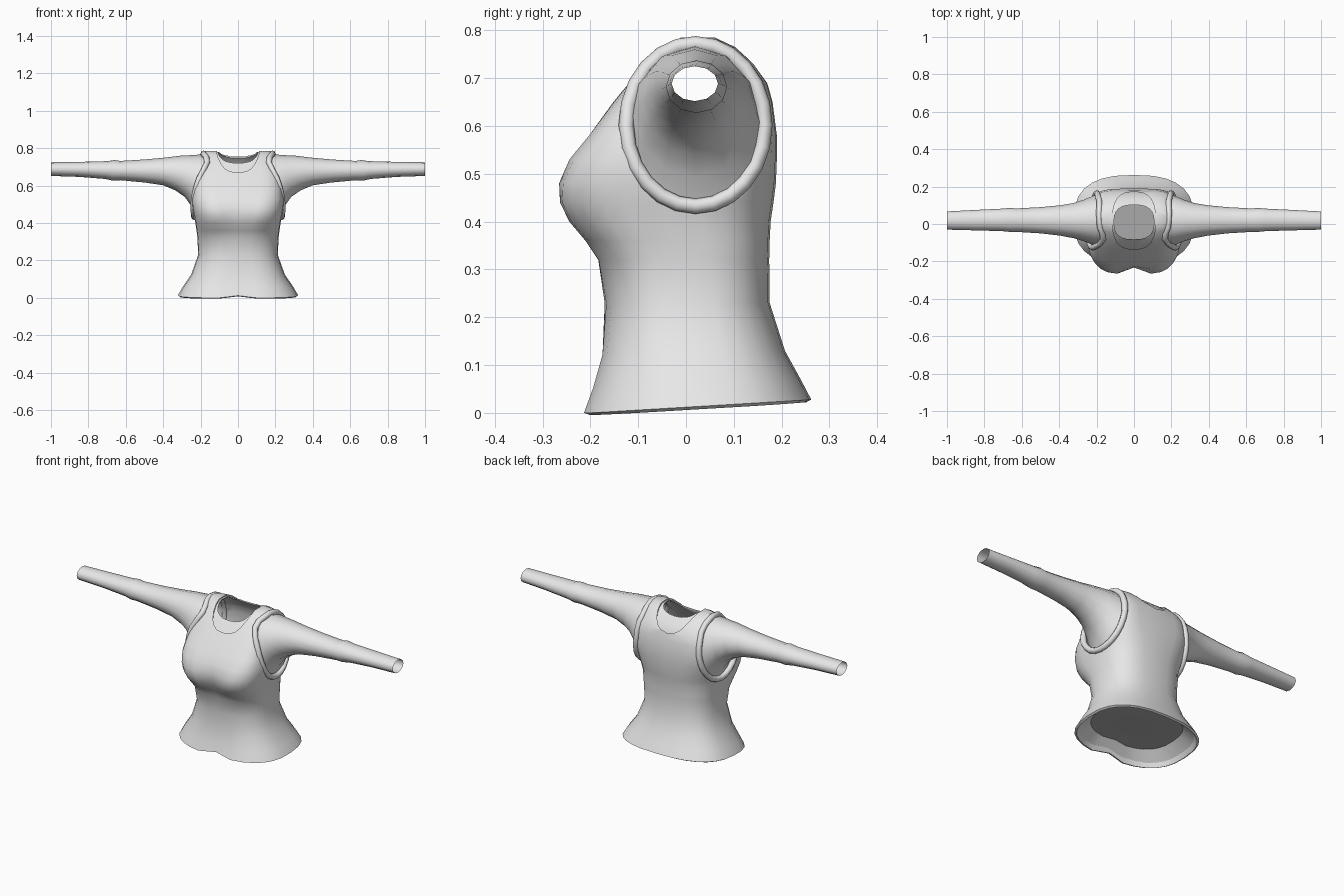
import bpy, bmesh, math

if "Cube" in bpy.data.objects:
    bpy.data.objects.remove(bpy.data.objects["Cube"])


def material(name, v):
    m = bpy.data.materials.new(name)
    m.diffuse_color = (v, v, v, 1)
    m.use_nodes = True
    m.node_tree.nodes["Principled BSDF"].inputs["Base Color"].default_value = m.diffuse_color
    return m


cloth = material("light_grey_cloth", 0.8)
lining = material("dark_grey_lining", 0.42)


def make(name, rings, cap_start=False, cap_end=False, closed=False, mat=cloth):
    """Skin a list of equal-length point rings."""
    bm = bmesh.new()
    vs = [[bm.verts.new(p) for p in r] for r in rings]
    n = len(vs[0])
    pairs = list(zip(vs, vs[1:])) + ([(vs[-1], vs[0])] if closed else [])
    for a, b in pairs:
        for i in range(n):
            j = (i + 1) % n
            bm.faces.new((a[i], a[j], b[j], b[i]))
    if cap_start:
        bm.faces.new(vs[0][::-1])
    if cap_end:
        bm.faces.new(vs[-1])
    bmesh.ops.recalc_face_normals(bm, faces=bm.faces)
    me = bpy.data.meshes.new(name)
    bm.to_mesh(me)
    bm.free()
    me.materials.append(mat)
    ob = bpy.data.objects.new(name, me)
    bpy.context.collection.objects.link(ob)
    return ob


def select(ob):
    bpy.ops.object.select_all(action='DESELECT')
    ob.select_set(True)
    bpy.context.view_layer.objects.active = ob


def smooth(ob, angle=45):
    select(ob)
    bpy.ops.object.shade_smooth_by_angle(angle=math.radians(angle))


def shell(ob, thickness, cutters):
    """Give cloth thickness, then cut the openings."""
    select(ob)
    m = ob.modifiers.new("thickness", 'SOLIDIFY')
    m.thickness, m.offset = thickness, -1
    bpy.ops.object.modifier_apply(modifier=m.name)
    for c in cutters:
        m = ob.modifiers.new("opening", 'BOOLEAN')
        m.operation, m.solver, m.object = 'DIFFERENCE', 'EXACT', c
        bpy.ops.object.modifier_apply(modifier=m.name)
    smooth(ob)


def spow(v, p):
    return math.copysign(abs(v) ** p, v)


# Torso profile: height, half width, front y, back y, squareness
PROFILE = [
    (0.00, 0.322, -0.218, 0.262, 2.6), (0.05, 0.295, -0.20, 0.240, 2.6),
    (0.12, 0.250, -0.180, 0.207, 2.6), (0.23, 0.213, -0.170, 0.175, 2.6),
    (0.32, 0.217, -0.187, 0.174, 2.7), (0.36, 0.222, -0.218, 0.175, 2.8),
    (0.40, 0.228, -0.255, 0.177, 2.8), (0.44, 0.236, -0.275, 0.183, 2.9),
    (0.48, 0.244, -0.272, 0.188, 3.1), (0.53, 0.248, -0.247, 0.190, 3.5),
    (0.58, 0.240, -0.205, 0.190, 4.2), (0.65, 0.226, -0.152, 0.181, 4.6),
    (0.69, 0.216, -0.120, 0.170, 4.4), (0.73, 0.205, -0.087, 0.142, 4),
    (0.765, 0.192, -0.048, 0.105, 4), (0.785, 0.175, -0.012, 0.062, 4),
]
N = 28


def torso_ring(z, hx, yf, yb, p, inset=0.0):
    cy, hy = (yf + yb) / 2, (yb - yf) / 2 - inset
    bust = max(0, 1 - abs(z - 0.45) / 0.14)
    flare = max(0, 1 - z / 0.2)
    pts = []
    for i in range(N):
        a = 2 * math.pi * i / N
        x = (hx - inset) * spow(math.cos(a), 2 / p)
        y = cy + hy * spow(math.sin(a), 2 / p)
        h = z
        if math.sin(a) < 0:                      # centre crease in front
            crease = max(0, 1 - abs(x) / 0.1)
            y += 0.05 * bust * crease + 0.02 * flare * crease
            h += 0.012 * flare * crease
        h += flare * 0.06 * (y + 0.2) - inset * 0.7
        pts.append((x, y, max(h, 0.0)))
    return pts


def torso_side(y, z):
    """Half width of the torso at a given depth and height."""
    z = min(max(z, 0.01), 0.784)
    for a, b in zip(PROFILE, PROFILE[1:]):
        if a[0] <= z <= b[0]:
            t = (z - a[0]) / (b[0] - a[0])
            _, hx, yf, yb, p = (u + (v - u) * t for u, v in zip(a, b))
            d = min(0.97, abs(y - (yf + yb) / 2) / ((yb - yf) / 2))
            return hx * (1 - d ** p) ** (1 / p)


def neck_cutter(name, hx, y0, y1):
    cy, hy = (y0 + y1) / 2, (y1 - y0) / 2
    ring = [(hx * spow(math.cos(t), 0.75), cy + hy * spow(math.sin(t), 0.75))
            for t in (2 * math.pi * i / 24 for i in range(24))]
    return make(name, [[(x, y, z) for x, y in ring] for z in (0.6, 0.9)], True, True)


def armhole_cutter(side):
    ring = [(0.02 + 0.140 * math.cos(t), 0.598 + 0.164 * math.sin(t))
            for t in (2 * math.pi * i / 24 for i in range(24))]
    return make("armhole_cutter",
                [[(side * x, y, z) for y, z in ring] for x in (0.165, 0.4)], True, True)


arm_cuts = [armhole_cutter(s) for s in (1, -1)]
scoop = neck_cutter("neckline_cutter", 0.115, -0.135, 0.172)
collar = neck_cutter("collar_cutter", 0.107, -0.082, 0.102)

# Sleeveless outer top
vest = make("vest", [torso_ring(*r) for r in PROFILE], cap_end=True)
shell(vest, 0.012, arm_cuts + [scoop])

# Undershirt showing inside the neckline
shirt = make("undershirt", [torso_ring(*r, inset=0.008) for r in PROFILE if r[0] > 0.5],
             cap_end=True)
shell(shirt, 0.006, arm_cuts + [collar])

# Hem turned inward, closed by a dark flat panel
hem = torso_ring(*PROFILE[0])
inner = [(x * 0.74, 0.02 + (y - 0.02) * 0.74, 0.075 + 0.05 * y) for x, y, z in hem]
smooth(make("hem_facing", [hem, inner]))
make("waist_panel", [inner, [(x * 0.5, y * 0.5, 0.075 + 0.025 * y) for x, y, z in inner]],
     cap_end=True, mat=lining)

# Sleeve sections: top x, bottom x, top z, bottom z, front y, back y
SLEEVE = [
    (0.175, 0.225, 0.767, 0.435, -0.120, 0.157),
    (0.21, 0.250, 0.766, 0.492, -0.108, 0.146),
    (0.25, 0.285, 0.763, 0.540, -0.092, 0.130),
    (0.31, 0.335, 0.760, 0.575, -0.076, 0.112),
    (0.39, 0.40, 0.750, 0.602, -0.062, 0.100),
    (0.50, 0.50, 0.740, 0.617, -0.050, 0.090),
    (0.63, 0.63, 0.732, 0.629, -0.042, 0.083),
    (0.66, 0.67, 0.737, 0.627, -0.042, 0.086),
    (0.70, 0.71, 0.731, 0.636, -0.038, 0.082),
    (0.85, 0.85, 0.727, 0.647, -0.034, 0.075),
    (1.00, 1.00, 0.725, 0.652, -0.030, 0.067),
]


def sleeve_ring(side, xt, xb, zt, zb, yf, yb, n=12):
    pts = []
    for i in range(n):
        a = 2 * math.pi * i / n
        u = (1 + math.sin(a)) / 2
        pts.append((side * (xb + (xt - xb) * u),
                    (yf + yb) / 2 + (yb - yf) / 2 * math.cos(a), zb + (zt - zb) * u))
    return pts


# Rolled edge around each armhole, lying on the torso side
def rim_ring(side, a, r=0.016, n=8):
    c, s = math.cos(a), math.sin(a)
    surf = torso_side(0.02 + 0.147 * c, 0.602 + 0.172 * s)
    mid = 0.6 * surf + 0.4 * (0.211 - 0.026 * s)
    pts = []
    for k in range(n):
        b = 2 * math.pi * k / n
        out = r * math.cos(b)
        pts.append((side * (mid + r * math.sin(b)),
                    0.02 + (0.145 + out) * c, 0.602 + (0.170 + out) * s))
    return pts


for side, label in ((1, "left"), (-1, "right")):
    smooth(make(label + "_sleeve", [sleeve_ring(side, *s) for s in SLEEVE]), 60)
    smooth(make(label + "_armhole_edge",
                [rim_ring(side, 2 * math.pi * i / 24) for i in range(24)], closed=True), 60)

# Remove the cutting helpers
for c in arm_cuts + [scoop, collar]:
    bpy.data.objects.remove(c)
